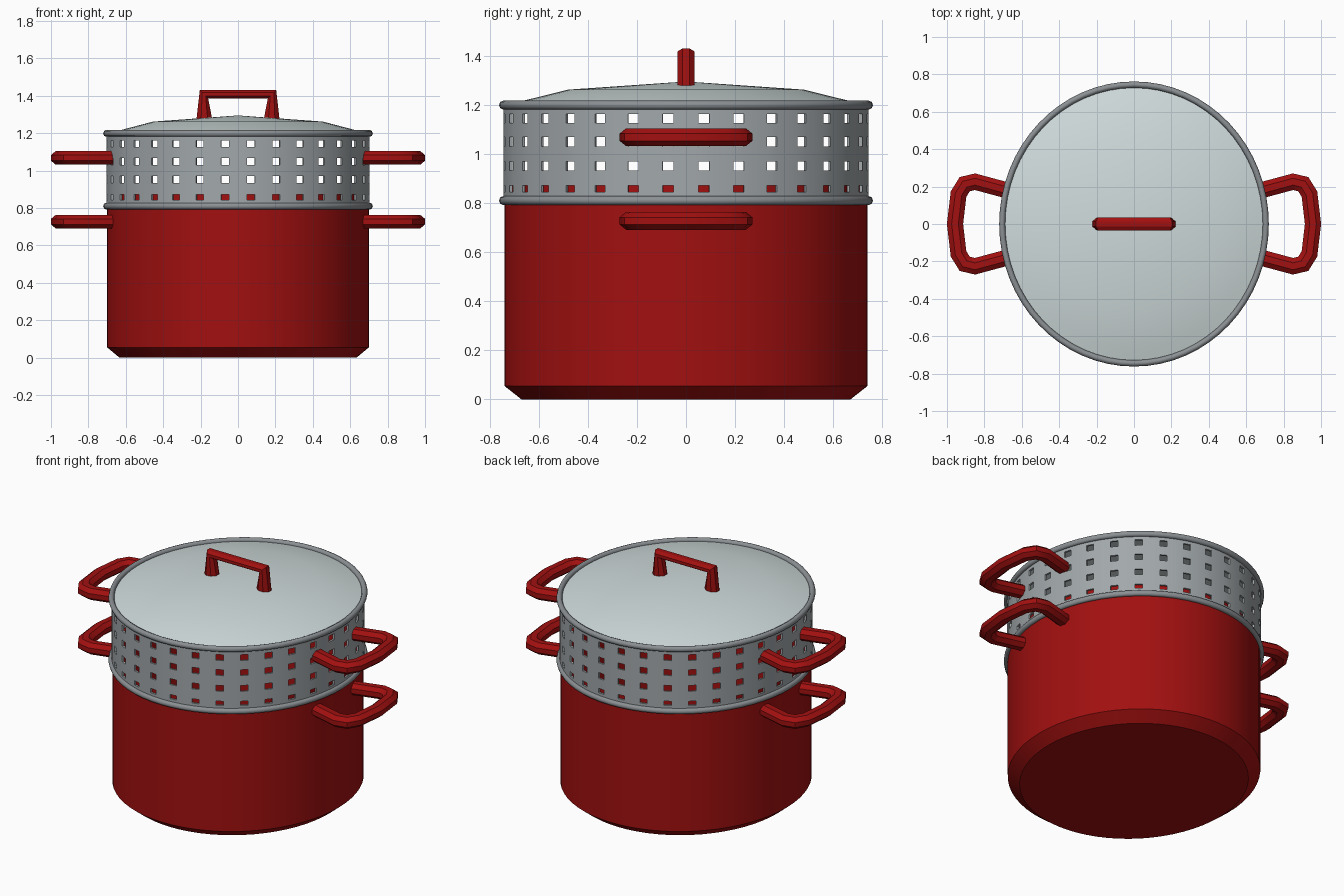
import bpy, bmesh, math
from mathutils import Vector

cube = bpy.data.objects.get("Cube")
if cube:
    bpy.data.objects.remove(cube, do_unlink=True)

SQUASH = 0.946  # the vessel is slightly narrower in x than in y


def material(name, rgb, rough):
    m = bpy.data.materials.new(name)
    m.use_nodes = True
    m.diffuse_color = (*rgb, 1)
    bsdf = m.node_tree.nodes["Principled BSDF"]
    bsdf.inputs["Base Color"].default_value = (*rgb, 1)
    bsdf.inputs["Roughness"].default_value = rough
    return m


RED = material("red enamel", (0.36, 0.005, 0.005), 0.5)
STEEL = material("steel grey", (0.36, 0.39, 0.405), 0.5)
RIM = material("dark rim grey", (0.26, 0.28, 0.295), 0.5)
LID = material("pale lid grey", (0.63, 0.71, 0.71), 0.5)


def finish(name, bm, mat, angle=30, thickness=0):
    """Turn a bmesh into a shaded object."""
    me = bpy.data.meshes.new(name)
    bm.to_mesh(me)
    bm.free()
    me.materials.append(mat)
    ob = bpy.data.objects.new(name, me)
    bpy.context.collection.objects.link(ob)
    bpy.ops.object.select_all(action='DESELECT')
    ob.select_set(True)
    bpy.context.view_layer.objects.active = ob
    if thickness:
        mod = ob.modifiers.new("wall", 'SOLIDIFY')
        mod.thickness = thickness
        mod.offset = -1
        bpy.ops.object.modifier_apply(modifier=mod.name)
    bpy.ops.object.shade_smooth_by_angle(angle=math.radians(angle))
    return ob


def lathe(name, profile, mat, closed=False, angle=30, segs=64):
    """Turn an (r, z) profile around z, squashed to the oval plan."""
    bm = bmesh.new()
    rings = []
    for i in range(segs):
        a = 2 * math.pi * i / segs
        rings.append([bm.verts.new((r * SQUASH * math.cos(a), r * math.sin(a), z))
                      for r, z in profile])
    n = len(profile)
    for i in range(segs):
        p, q = rings[i], rings[(i + 1) % segs]
        for j in range(n if closed else n - 1):
            k = (j + 1) % n
            bm.faces.new((p[j], q[j], q[k], p[k]))
    bmesh.ops.remove_doubles(bm, verts=bm.verts, dist=1e-5)
    bmesh.ops.recalc_face_normals(bm, faces=bm.faces)
    return finish(name, bm, mat, angle)


def sweep(name, path, normal, sizes, mat, sides=8):
    """Sweep a faceted oval along a planar path; sizes = (in-plane, out-of-plane) half widths."""
    bm = bmesh.new()
    pts = [Vector(p) for p in path]
    n = Vector(normal)
    rings = []
    for i, p in enumerate(pts):
        d0 = (p - pts[i - 1]).normalized() if i else (pts[1] - p).normalized()
        d1 = (pts[i + 1] - p).normalized() if i < len(pts) - 1 else d0
        t = (d0 + d1).normalized()
        side = n.cross(t) / t.dot(d1)
        w, h = sizes[i]
        ring = []
        for k in range(sides):
            a = 2 * math.pi * (k + 0.5) / sides
            f = 1 / math.cos(math.pi / sides)
            ring.append(bm.verts.new(p + side * (w * f * math.cos(a)) + n * (h * f * math.sin(a))))
        rings.append(ring)
    for p, q in zip(rings, rings[1:]):
        for k in range(sides):
            m = (k + 1) % sides
            bm.faces.new((p[k], p[m], q[m], q[k]))
    bm.faces.new(rings[0])
    bm.faces.new(rings[-1])
    bmesh.ops.recalc_face_normals(bm, faces=bm.faces)
    return finish(name, bm, mat)


# Pot: chamfered base, straight wall, inner collar that sits inside the steamer
lathe("pot", [(0, 0), (0.67, 0), (0.74, 0.055), (0.74, 0.80), (0.725, 0.80),
              (0.725, 0.876), (0.71, 0.876), (0.71, 0.04), (0, 0.04)], RED)

# Steamer wall: a band with four rows of square holes
HOLES, HALF, R = 32, math.radians(1.72), 0.744
rows = [0.80, 0.844, 0.871, 0.933, 0.970, 1.031, 1.068, 1.125, 1.162, 1.20]
step = 2 * math.pi / HOLES
bm = bmesh.new()
cols = []
for h in range(HOLES):
    mid = (h + 0.5) * step
    for a in (mid - HALF, mid + HALF, mid + step / 2):
        cols.append([bm.verts.new((R * SQUASH * math.cos(a), R * math.sin(a), z)) for z in rows])
for i, c in enumerate(cols):
    d = cols[(i + 1) % len(cols)]
    for j in range(len(rows) - 1):
        if i % 3 == 0 and j % 2 == 1:
            continue
        bm.faces.new((c[j], d[j], d[j + 1], c[j + 1]))
finish("steamer_wall", bm, STEEL, thickness=0.012)

# Rolled rims
for name, z in (("lower_rim", 0.81), ("upper_rim", 1.199)):
    ring = [(0.745 + 0.017 * math.cos(k * math.pi / 4), z + 0.018 * math.sin(k * math.pi / 4))
            for k in range(8)]
    lathe(name, ring, RIM, closed=True, angle=50)

# Lid: shallow dome with a thin underside
lathe("lid", [(0, 1.295), (0.48, 1.262), (0.67, 1.215), (0.735, 1.197),
              (0.735, 1.187), (0.67, 1.203), (0.48, 1.250), (0, 1.283)], LID)

# Side handles: bowed loops on the pot and the steamer
half = [(0.672, 0.178), (0.85, 0.226), (0.905, 0.213), (0.938, 0.16), (0.957, 0)]
loop = half + [(x, -y) for x, y in reversed(half[:-1])]
for part, z in (("pot", 0.727), ("steamer", 1.068)):
    for side, s in (("left", 1), ("right", -1)):
        sweep(f"{part}_handle_{side}", [(s * x, y, z) for x, y in loop], (0, 0, 1),
              [(0.043, 0.036)] * len(loop), RED)

# Lid handle: two flared legs and a top bar
sweep("lid_handle", [(-0.18, 0, 1.275), (-0.182, 0, 1.408), (0.182, 0, 1.408), (0.18, 0, 1.275)],
      (0, 1, 0), [(0.042, 0.035), (0.022, 0.035), (0.022, 0.035), (0.042, 0.035)], RED)
